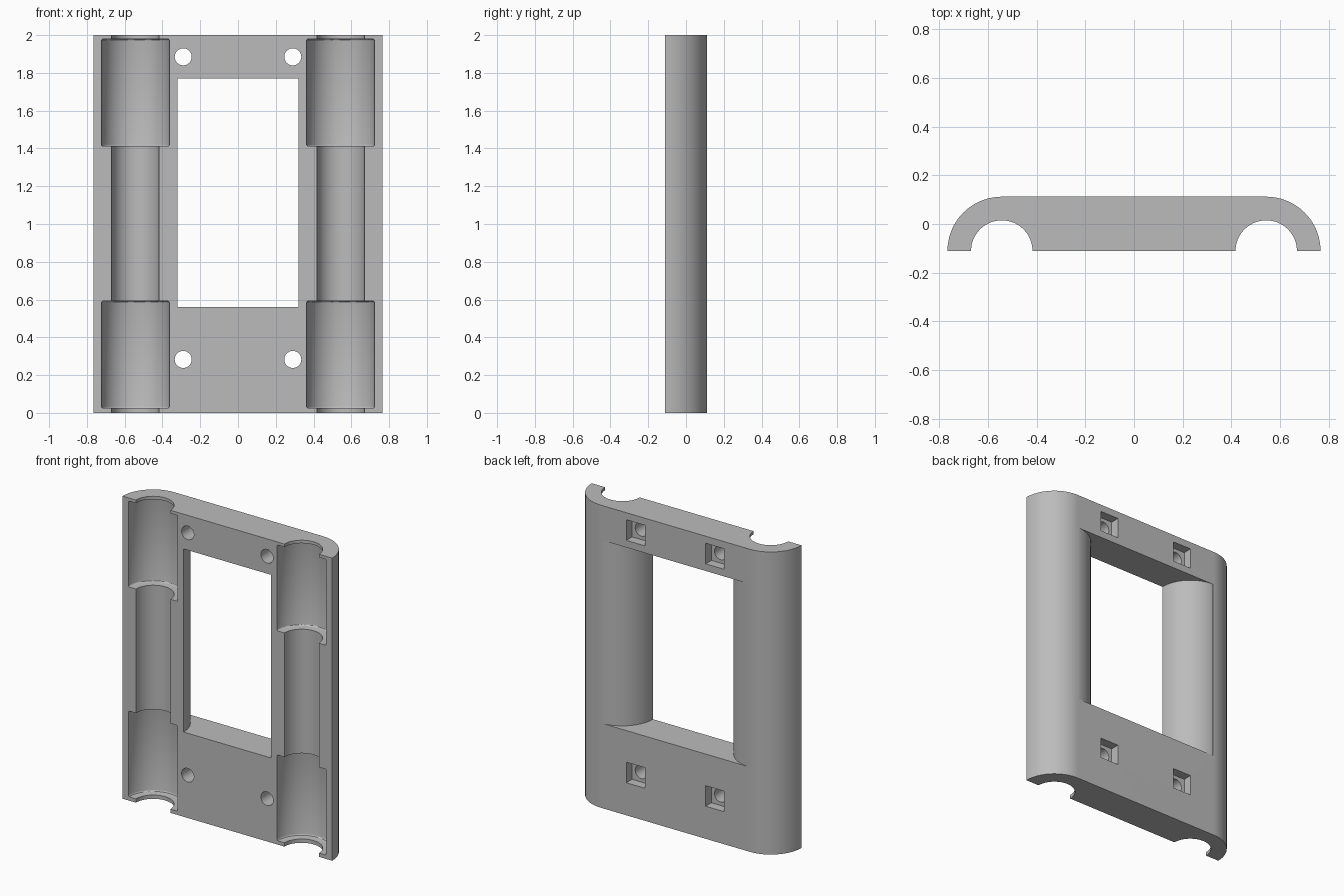
import bpy, bmesh
from math import sin, cos, pi, radians
from mathutils import Matrix

cube = bpy.data.objects.get("Cube")
if cube:
    bpy.data.objects.remove(cube, do_unlink=True)

# Main dimensions
HEIGHT = 2.0
FRONT, BACK = -0.111, 0.112
RAIL_X, RAIL_R = 0.543, 0.223
ROD_R, BEARING_R = 0.126, 0.18

grey = bpy.data.materials.new("plain_grey")
grey.use_nodes = True
colour = (0.5, 0.5, 0.5, 1)
grey.diffuse_color = colour
grey.node_tree.nodes["Principled BSDF"].inputs["Base Color"].default_value = colour


def to_object(name, bm):
    bmesh.ops.recalc_face_normals(bm, faces=bm.faces)
    mesh = bpy.data.meshes.new(name)
    bm.to_mesh(mesh)
    bm.free()
    obj = bpy.data.objects.new(name, mesh)
    bpy.context.collection.objects.link(obj)
    return obj


def prism(name, outline, z0, z1):
    bm = bmesh.new()
    face = bm.faces.new([bm.verts.new((x, y, z0)) for x, y in outline])
    top = bmesh.ops.extrude_face_region(bm, geom=[face])
    verts = [v for v in top["geom"] if isinstance(v, bmesh.types.BMVert)]
    bmesh.ops.translate(bm, vec=(0, 0, z1 - z0), verts=verts)
    return to_object(name, bm)


def rod(name, radius, centre, length, along_y=False, rim=0, sides=96):
    bm = bmesh.new()
    bmesh.ops.create_cone(bm, cap_ends=True, segments=sides,
                          radius1=radius, radius2=radius, depth=length)
    if rim:
        edges = [e for e in bm.edges if abs(e.verts[0].co.z - e.verts[1].co.z) < 0.001]
        bmesh.ops.bevel(bm, geom=edges, offset=rim, segments=3,
                        profile=0.5, affect='EDGES')
    turn = Matrix.Rotation(pi / 2 if along_y else pi / sides, 4, 'X' if along_y else 'Z')
    bm.transform(Matrix.Translation(centre) @ turn)
    return to_object(name, bm)


def block(name, centre, size):
    bm = bmesh.new()
    bmesh.ops.create_cube(bm, size=1)
    bm.transform(Matrix.Translation(centre) @ Matrix.Diagonal((*size, 1)))
    return to_object(name, bm)


def arc(cx, start, end, steps=40):
    angles = [radians(start + (end - start) * i / steps) for i in range(steps + 1)]
    return [(cx + RAIL_R * cos(a), FRONT + RAIL_R * sin(a)) for a in angles]


# Plate with rounded back corners
plate = prism("bearing_plate", arc(RAIL_X, 0, 90) + arc(-RAIL_X, 90, 180), 0, HEIGHT)

# Window, shaped so that the side rails stay half round
left, right = arc(-RAIL_X, 0, 88), arc(RAIL_X, 92, 180)
outline = ([(left[0][0], -0.3)] + left + [(left[-1][0], 0.3), (right[0][0], 0.3)]
           + right + [(right[-1][0], -0.3)])
cutters = [prism("window_cutter", outline, 0.56, 1.77)]

for side in (-1, 1):
    # Rod groove and bearing seats
    x = side * RAIL_X
    cutters.append(rod("groove_cutter", ROD_R, (x, FRONT, HEIGHT / 2), HEIGHT + 0.2))
    for low, high in ((0.025, 0.592), (1.412, 1.98)):
        cutters.append(rod("seat_cutter", BEARING_R, (x, FRONT, (low + high) / 2),
                           high - low, rim=0.01))
    # Screw holes with square nut pockets at the back
    for z in (0.283, 1.885):
        hx = side * 0.29
        cutters.append(rod("screw_cutter", 0.045, (hx, 0, z), 0.6, along_y=True, sides=48))
        cutters.append(block("nut_cutter", (hx, BACK + 0.04, z), (0.136, 0.2, 0.136)))

# Cut everything out of the plate
for cutter in cutters:
    cutter.hide_render = True
    cut = plate.modifiers.new("cut", 'BOOLEAN')
    cut.operation, cut.solver, cut.object = 'DIFFERENCE', 'EXACT', cutter
bpy.context.view_layer.update()
result = bpy.data.meshes.new_from_object(
    plate.evaluated_get(bpy.context.evaluated_depsgraph_get()))
plate.modifiers.clear()
plate.data = result
for cutter in cutters:
    bpy.data.objects.remove(cutter, do_unlink=True)

# Colour and shading
result.materials.clear()
result.materials.append(grey)
bpy.ops.object.select_all(action='DESELECT')
plate.select_set(True)
bpy.context.view_layer.objects.active = plate
bpy.ops.object.shade_smooth_by_angle(angle=radians(30))
